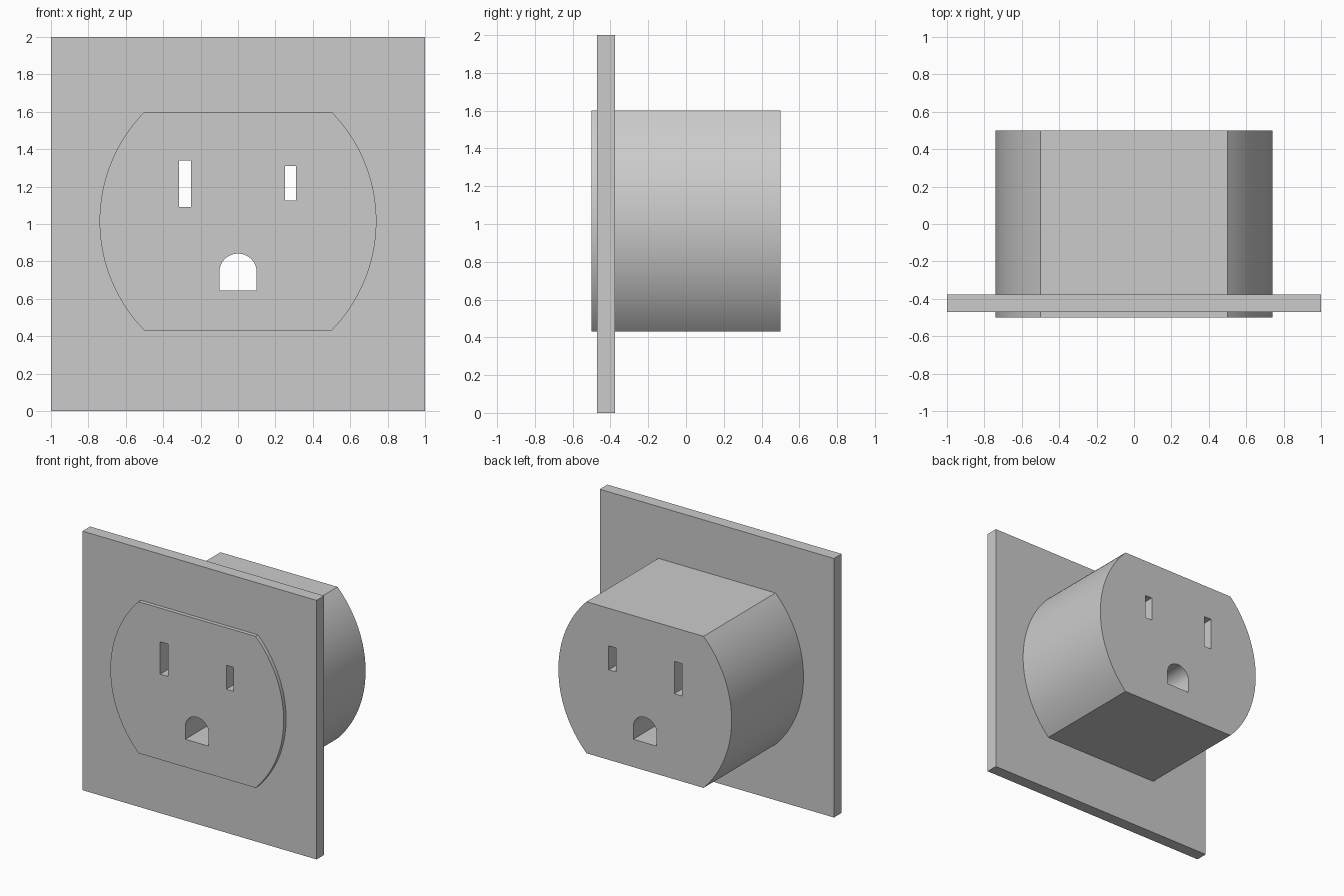
import bpy
import bmesh
from math import sin, cos, pi, asin, radians

cube = bpy.data.objects.get("Cube")
if cube:
    bpy.data.objects.remove(cube, do_unlink=True)

grey = bpy.data.materials.new("plain grey")
grey.use_nodes = True
colour = (0.6, 0.6, 0.6, 1)
grey.diffuse_color = colour
grey.node_tree.nodes["Principled BSDF"].inputs["Base Color"].default_value = colour


def arc(cx, cz, r, start, end, steps):
    """Points on an arc in the x-z plane."""
    angles = [start + (end - start) * i / steps for i in range(steps + 1)]
    return [(cx + r * cos(a), cz + r * sin(a)) for a in angles]


def rectangle(x0, x1, z0, z1):
    return [(x0, z0), (x1, z0), (x1, z1), (x0, z1)]


def prism(name, outline, y0, y1):
    """Extrude an x-z outline along y into a closed solid."""
    bm = bmesh.new()
    front = bm.faces.new([bm.verts.new((x, y0, z)) for x, z in outline])
    extruded = bmesh.ops.extrude_face_region(bm, geom=[front], use_keep_orig=True)["geom"]
    verts = [v for v in extruded if isinstance(v, bmesh.types.BMVert)]
    bmesh.ops.translate(bm, verts=verts, vec=(0, y1 - y0, 0))
    bmesh.ops.recalc_face_normals(bm, faces=bm.faces)
    mesh = bpy.data.meshes.new(name)
    bm.to_mesh(mesh)
    bm.free()
    mesh.materials.append(grey)
    obj = bpy.data.objects.new(name, mesh)
    bpy.context.collection.objects.link(obj)
    return obj


def select(obj):
    bpy.ops.object.select_all(action='DESELECT')
    obj.select_set(True)
    bpy.context.view_layer.objects.active = obj


def cut(obj, outline):
    """Cut an outline right through an object."""
    cutter = prism("cutter", outline, -0.8, 0.8)
    cutter.hide_render = True
    mod = obj.modifiers.new("cut", 'BOOLEAN')
    mod.operation = 'DIFFERENCE'
    mod.solver = 'EXACT'
    mod.object = cutter
    select(obj)
    bpy.ops.object.modifier_apply(modifier=mod.name)
    bpy.data.objects.remove(cutter, do_unlink=True)


# Socket outline: flat top and bottom, bowed sides
half_width, half_height, bulge, mid = 0.5, 0.585, 0.24, 1.015
radius = (half_height ** 2 + bulge ** 2) / (2 * bulge)
centre = half_width + bulge - radius
sweep = asin(half_height / radius)
right_side = arc(centre, mid, radius, -sweep, sweep, 32)
left_side = [(-x, z) for x, z in reversed(right_side)]
socket_outline = right_side + left_side

# Socket body with two blade slots and an arched ground hole
socket_body = prism("socket_body", socket_outline, -0.5, 0.5)
cut(socket_body, rectangle(-0.315, -0.25, 1.09, 1.34))
cut(socket_body, rectangle(0.25, 0.31, 1.125, 1.31))
cut(socket_body, [(-0.1, 0.645), (0.1, 0.645)] + arc(0, 0.742, 0.1, 0, pi, 24))

# Square wall plate fitted around the socket
wall_plate = prism("wall_plate", rectangle(-1, 1, 0, 2), -0.47, -0.377)
cut(wall_plate, socket_outline)

for part in (socket_body, wall_plate):
    select(part)
    bpy.ops.object.shade_smooth_by_angle(angle=radians(30))
